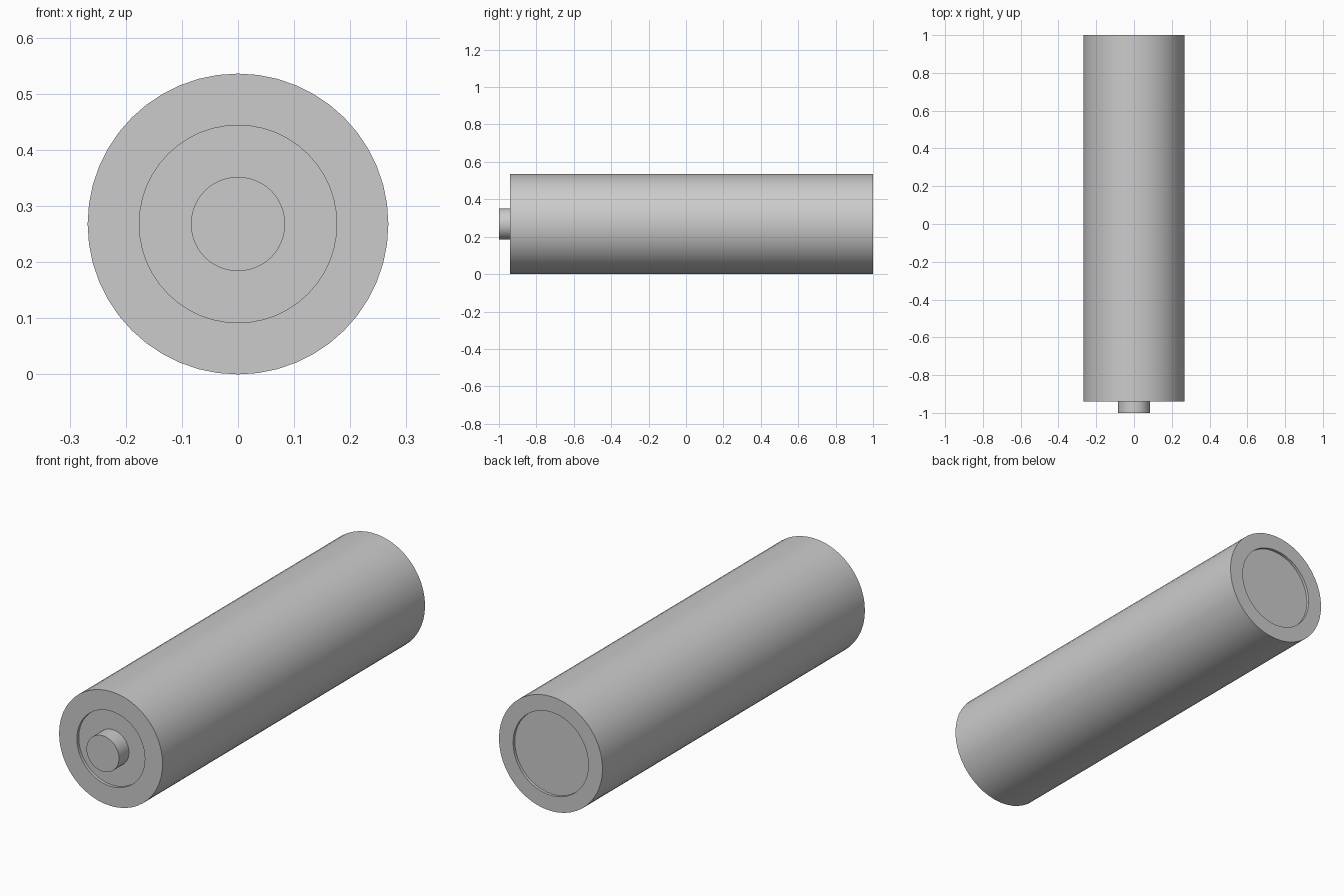
import bpy, bmesh, math

if "Cube" in bpy.data.objects:
    bpy.data.objects.remove(bpy.data.objects["Cube"])

SEGMENTS = 48
R = 0.268            # casing radius, also height of the axis
FRONT_FLOOR = -0.926
BACK_FLOOR = 0.987


def lathe(name, profile, cap_start=False, cap_end=False):
    """Revolve (radius, y) points, listed front to back, about the long axis."""
    bm = bmesh.new()
    rings = []
    for r, y in profile:
        ring = []
        for i in range(SEGMENTS):
            a = 2 * math.pi * i / SEGMENTS
            ring.append(bm.verts.new((r * math.cos(a), y, R + r * math.sin(a))))
        rings.append(ring)
    for p, q in zip(rings, rings[1:]):
        for i in range(SEGMENTS):
            j = (i + 1) % SEGMENTS
            bm.faces.new((p[i], q[i], q[j], p[j]))
    if cap_start:
        bm.faces.new(rings[0])
    if cap_end:
        bm.faces.new(rings[-1][::-1])
    mesh = bpy.data.meshes.new(name)
    bm.to_mesh(mesh)
    bm.free()
    obj = bpy.data.objects.new(name, mesh)
    bpy.context.collection.objects.link(obj)
    bpy.ops.object.select_all(action='DESELECT')
    obj.select_set(True)
    bpy.context.view_layer.objects.active = obj
    bpy.ops.object.shade_smooth_by_angle(angle=math.radians(30))
    return obj


# Outer casing with a shallow recess at each end
lathe("casing", [(0.176, FRONT_FLOOR), (0.176, -0.94), (R, -0.94),
                 (R, 1.0), (0.195, 1.0), (0.195, BACK_FLOOR)])

# Front contact: recessed plate with a raised button
lathe("positive_terminal", [(0.084, -1.0), (0.084, FRONT_FLOOR),
                            (0.176, FRONT_FLOOR)], cap_start=True)

# Back contact: flat recessed disc
lathe("negative_terminal", [(0.195, BACK_FLOOR), (0.1, BACK_FLOOR)], cap_end=True)
